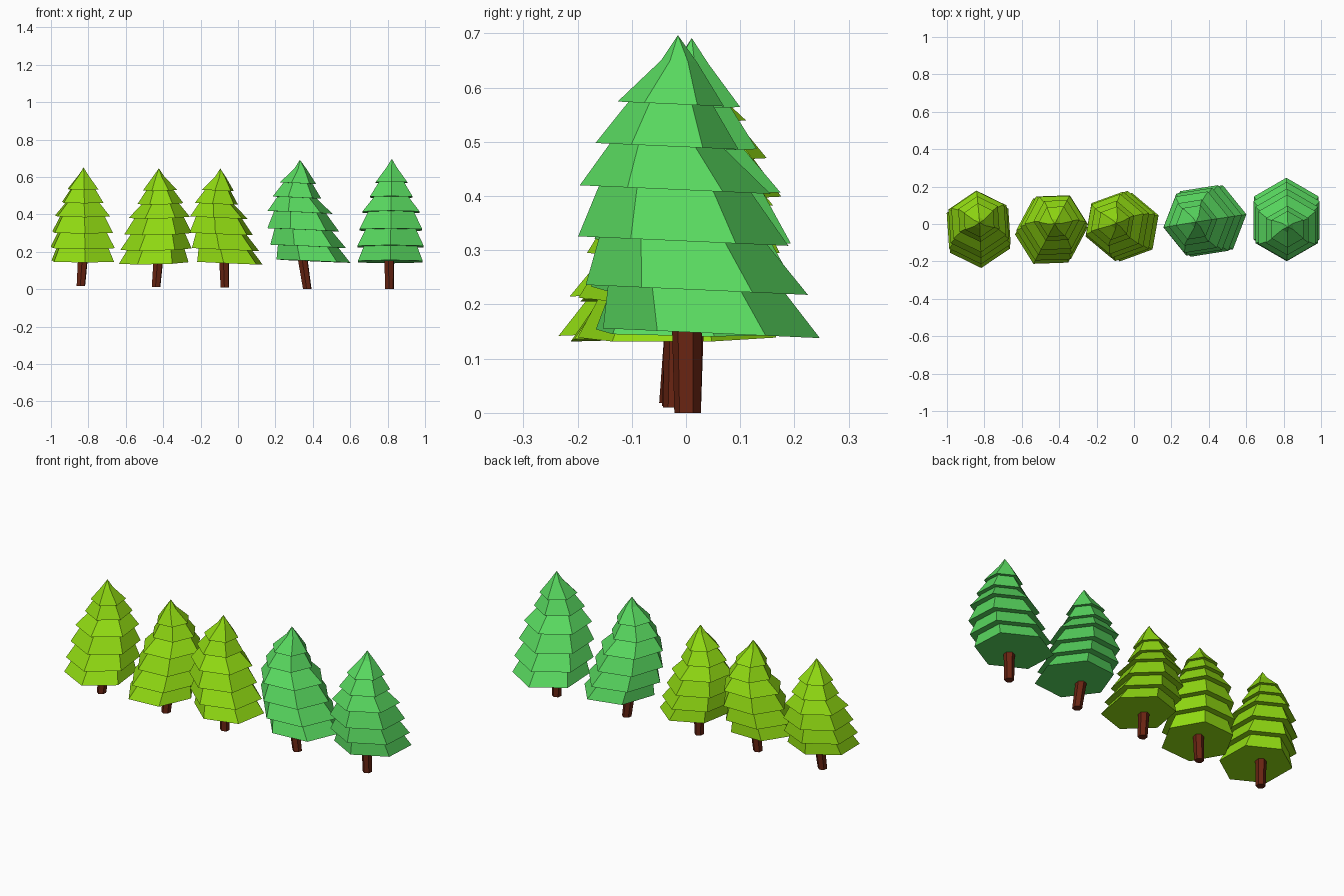
import bpy, bmesh, math
from mathutils import Vector

if "Cube" in bpy.data.objects:
    bpy.data.objects.remove(bpy.data.objects["Cube"])


def material(name, color):
    m = bpy.data.materials.new(name)
    m.diffuse_color = (*color, 1)
    m.use_nodes = True
    m.node_tree.nodes["Principled BSDF"].inputs["Base Color"].default_value = m.diffuse_color
    return m


LEAF_GREEN = material("leaf green", (0.10, 0.70, 0.117))
LIME = material("lime green", (0.28, 0.70, 0.006))
BARK = material("dark bark", (0.14, 0.018, 0.006))

# Tiers from the bottom: height, rim radius, shift along the bend
TIERS = [(0.150, 0.200, 0.047), (0.230, 0.205, 0.020), (0.320, 0.194, -0.005),
         (0.415, 0.176, -0.020), (0.495, 0.132, -0.035), (0.573, 0.098, -0.028)]
TIP_RING = (0.652, 0.033, -0.013)
APEX = (0.70, -0.015)
TILT = -0.045


def finish(bm, name, mat):
    bmesh.ops.recalc_face_normals(bm, faces=bm.faces)
    mesh = bpy.data.meshes.new(name)
    bm.to_mesh(mesh)
    bm.free()
    mesh.materials.append(mat)
    ob = bpy.data.objects.new(name, mesh)
    bpy.context.collection.objects.link(ob)


def bridge(bm, a, b):
    n = len(a)
    for i in range(n):
        bm.faces.new((a[i], a[(i + 1) % n], b[(i + 1) % n], b[i]))


def foliage(name, mat, origin, bend, phase, rs, zs, lift, lean):
    """Six-sided skirts stacked into one crooked, tilted crown."""
    bm = bmesh.new()
    d = Vector((math.cos(math.radians(bend)), math.sin(math.radians(bend))))

    def ring(z, r, s):
        out = []
        for i in range(6):
            a = math.radians(phase + 60 * i)
            p = Vector((math.cos(a), math.sin(a))) * r * rs
            drop = TILT * p.dot(d)
            p += d * s * rs + Vector(origin) + Vector(lean) * z
            out.append(bm.verts.new((p.x, p.y, z * zs + lift + drop)))
        return out

    rim = ring(*TIERS[0])
    bm.faces.new(rim)
    for z, r, s in TIERS[1:]:
        neck = ring(z, r * 0.8, s)
        bridge(bm, rim, neck)
        rim = ring(z, r, s)
        bridge(bm, neck, rim)       # overhanging underside
    tip = ring(*TIP_RING)
    bridge(bm, rim, tip)
    p = Vector(origin) + d * APEX[1] * rs + Vector(lean) * APEX[0]
    top = bm.verts.new((p.x, p.y, APEX[0] * zs + lift))
    for i in range(6):
        bm.faces.new((tip[i], tip[(i + 1) % 6], top))
    finish(bm, name, mat)


def trunk(name, foot, head, r=0.026):
    """Leaning six-sided post."""
    bm = bmesh.new()
    rings = []
    for c, k in ((foot, 0.95), (head, 1.1)):
        rings.append([bm.verts.new((c[0] + r * k * math.cos(i * math.pi / 3 + 0.4),
                                    c[1] + r * k * math.sin(i * math.pi / 3 + 0.4),
                                    c[2])) for i in range(6)])
    bridge(bm, *rings)
    bm.faces.new(rings[0])
    bm.faces.new(rings[1])
    finish(bm, name, BARK)


# material, origin, bend, phase, radius scale, height scale, lift, lean, foot, head
TREES = [
    (LIME, (-0.835, -0.006), -86, -86, 0.93, 0.91, 0.014, (0.015, 0.0),
     (-0.84, -0.025, 0.018), (-0.829, -0.01, 0.17)),
    (LIME, (-0.43, -0.010), 242, 242, 0.93, 0.92, 0.002, (0.0, 0.0),
     (-0.438, -0.02, 0.013), (-0.425, -0.01, 0.17)),
    (LIME, (-0.088, -0.012), -10, 20, 0.93, 0.92, 0.001, (0.01, 0.02),
     (-0.07, -0.018, 0.010), (-0.075, -0.012, 0.17)),
    (LEAF_GREEN, (0.360, 0.013), 9, 9, 1.0, 0.985, 0.002, (-0.02, 0.0),
     (0.370, 0.003, 0.002), (0.343, 0.005, 0.18)),
    (LEAF_GREEN, (0.812, 0.0), 90, 90, 1.0, 1.0, -0.003, (0.015, 0.0),
     (0.810, 0.003, 0.0), (0.808, 0.002, 0.18)),
]
for n, (mat, origin, bend, phase, rs, zs, lift, lean, foot, head) in enumerate(TREES, 1):
    foliage(f"foliage_{n}", mat, origin, bend, phase, rs, zs, lift, lean)
    trunk(f"trunk_{n}", foot, head)
